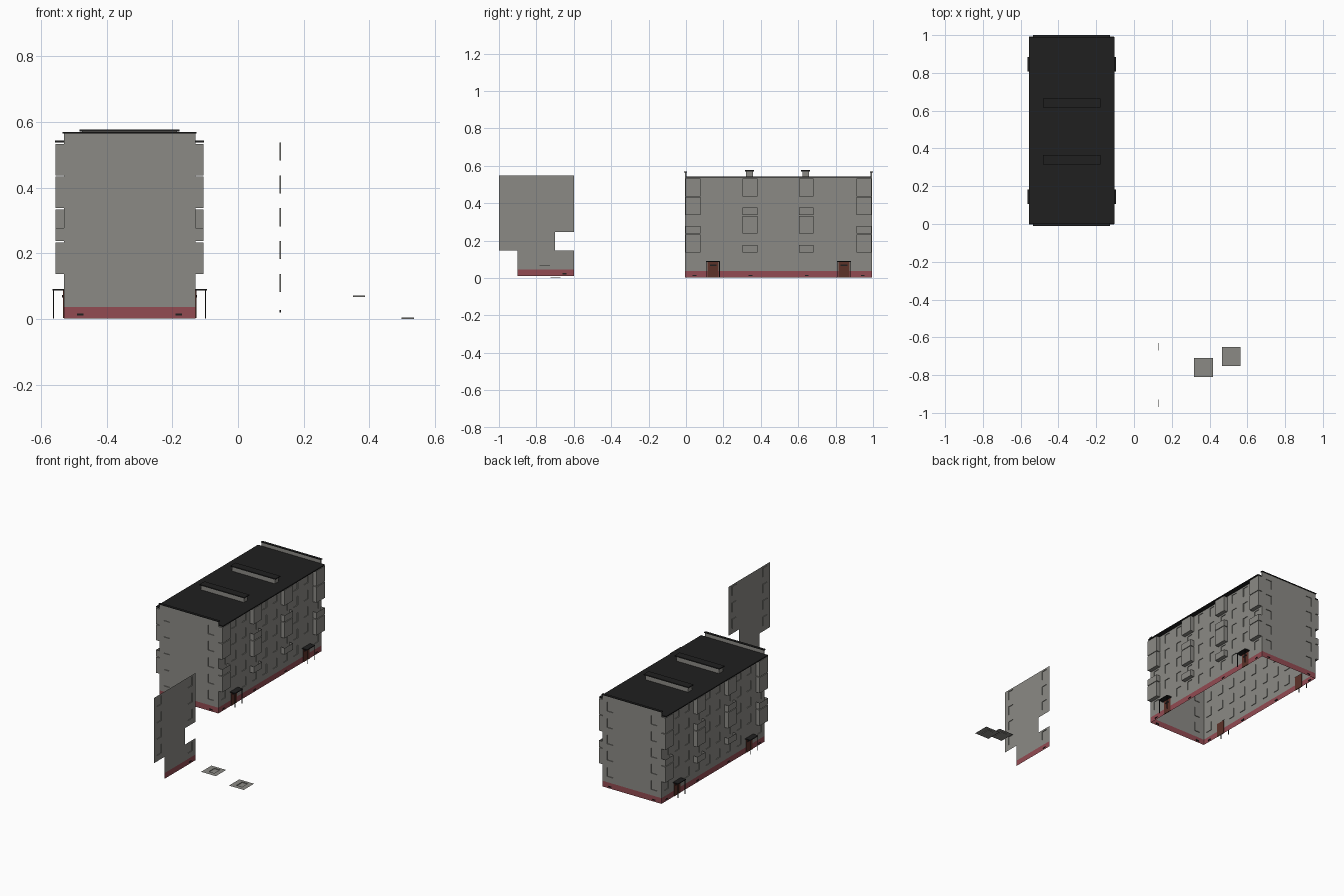
import bpy, bmesh
from mathutils import Vector

if "Cube" in bpy.data.objects:
    bpy.data.objects.remove(bpy.data.objects["Cube"])


def mat(name, rgb):
    m = bpy.data.materials.new(name)
    m.diffuse_color = (*rgb, 1)
    m.use_nodes = True
    m.node_tree.nodes["Principled BSDF"].inputs["Base Color"].default_value = m.diffuse_color
    return m


GREY = mat("concrete grey", (0.26, 0.255, 0.235))
RED = mat("plinth red", (0.29, 0.07, 0.085))
DARK = mat("roof black", (0.014, 0.014, 0.014))
BROWN = mat("door brown", (0.11, 0.032, 0.022))

CX, X0, X1 = -0.33, -0.53, -0.13      # building middle and long walls
Y0, Y1 = -0.005, 0.995                # end walls
BASE, T = 0.04, 0.1                   # plinth top, panel size


def finish(name, bm, mats, weld=True):
    if weld:
        bmesh.ops.remove_doubles(bm, verts=bm.verts, dist=0.0001)
    me = bpy.data.meshes.new(name)
    bm.to_mesh(me)
    bm.free()
    for m in mats:
        me.materials.append(m)
    ob = bpy.data.objects.new(name, me)
    bpy.context.collection.objects.link(ob)
    return ob


def box(name, lo, hi, m, open_top=False):
    bm = bmesh.new()
    bmesh.ops.create_cube(bm, size=1)
    lo, hi = Vector(lo), Vector(hi)
    for v in bm.verts:
        v.co = Vector([(a + b) / 2 + c * (b - a) for a, b, c in zip(lo, hi, v.co)])
    bmesh.ops.recalc_face_normals(bm, faces=bm.faces)
    if open_top:
        bmesh.ops.delete(bm, geom=[f for f in bm.faces if f.normal.z > 0.5], context='FACES')
    return finish(name, bm, [m])


def panel(bm, o, u, v, n, w, h, hole=None, idx=0, hole_idx=0, depth=0.004):
    """Flat panel with an optional shallow recess (u0, v0, u1, v1)."""
    def P(a, b, d=0):
        return bm.verts.new(o + u * a + v * b - n * d)

    def quad(*pts, i=idx):
        f = bm.faces.new([P(*p) for p in pts])
        f.material_index = i
        f.normal_update()
    if not hole:
        quad((0, 0), (w, 0), (w, h), (0, h))
        return
    a, b, c, d = hole
    outer = [(0, 0), (w, 0), (w, h), (0, h)]
    inner = [(a, b), (c, b), (c, d), (a, d)]
    for k in range(4):
        j = (k + 1) % 4
        quad(outer[k], outer[j], inner[j], inner[k])
        quad(inner[k], inner[j], (*inner[j], depth), (*inner[k], depth), i=hole_idx)
    quad(*[(*p, depth) for p in inner], i=hole_idx)


WINDOW = (0.03, 0.035, 0.07, 0.09)
Z = Vector((0, 0, 1))


def wall(name, o, u, cols, windows, vents, skip=(), plinth=None):
    """Wall of square panels in five floors above a red plinth."""
    bm = bmesh.new()
    o, u = Vector(o), Vector(u)
    n = u.cross(Z)
    for c in range(cols):
        p = o + u * c * T
        for r in range(5):
            if (c, r) not in skip:
                panel(bm, p + Z * (BASE + r * T), u, Z, n, T, T,
                      WINDOW if windows(c, r) else None)
        if plinth is None or c in plinth:
            panel(bm, p + Z * 0.005, u, Z, n, T, 0.035,
                  (0.04, 0.008, 0.06, 0.015) if c in vents else None, 1, 2)
    return finish(name, bm, [GREY, RED, DARK])


# Outer walls
DOORS = (1, 8)
BAYS = (0, 3, 6, 9)


def side_windows(c, r):
    return not (c in DOORS and r == 0)


def end_windows(c, r):
    return c in (0, 3)


wall("right_wall", (X1, Y0, 0), (0, 1, 0), 10, side_windows, BAYS)
wall("left_wall", (X0, Y1, 0), (0, -1, 0), 10, side_windows, BAYS)
wall("front_wall", (X0, Y0, 0), (1, 0, 0), 4, end_windows, (0, 3))
wall("back_wall", (X1, Y1, 0), (-1, 0, 0), 4, end_windows, (0, 3))

# Roof slab, end parapets and ventilation blocks
box("roof", (-0.557, Y0 + 0.006, 0.54), (-0.103, Y1 - 0.006, 0.546), DARK)
for end, y, s in (("front", Y0, 1), ("back", Y1, -1)):
    a, b = sorted((y, y + s * 0.008))
    box(end + "_parapet", (X0, a, 0.54), (X1, b, 0.568), GREY)
    a, b = sorted((y - s * 0.005, y + s * 0.011))
    box(end + "_parapet_cap", (X0 - 0.004, a, 0.568), (X1 + 0.004, b, 0.572), DARK)
for y in (0.34, 0.64):
    box("roof_vent", (-0.475, y - 0.018, 0.546), (-0.185, y + 0.018, 0.574), GREY)
    box("roof_vent_cap", (-0.482, y - 0.024, 0.574), (-0.178, y + 0.024, 0.58), DARK)

for side, x, s in (("right", X1, 1), ("left", X0, -1)):
    # Balconies: closed ones fill the floor, open ones are low trays
    for c in BAYS:
        y = Y0 + c * T + (0.003 if c == 0 else 0.017 if c == 9 else 0.008)
        low = (1,) if c in (0, 9) else (0, 2)
        for r in range(4):
            z = 0.14 + r * T
            is_low = r in low
            a, b = sorted((x, x + s * 0.025))
            box(side + "_balcony", (a, y, z), (b, y + 0.08, z + (0.04 if is_low else 0.096)),
                GREY, open_top=is_low)
    # Entrances: door, glass strip, canopy and two posts
    for c in DOORS:
        y = Y0 + (c + 0.5) * T
        a, b = sorted((x - s * 0.002, x + s * 0.003))
        box(side + "_door", (a, y - 0.029, 0.006), (b, y + 0.029, 0.09), BROWN)
        a, b = sorted((x, x + s * 0.005))
        box(side + "_door_glass", (a, y - 0.018, 0.068), (b, y + 0.018, 0.076), DARK)
        a, b = sorted((x, x + s * 0.035))
        box(side + "_canopy", (a, y - 0.038, 0.09), (b, y + 0.038, 0.095), DARK)
        for d in (-0.034, 0.034):
            a, b = sorted((x + s * 0.03, x + s * 0.033))
            box(side + "_canopy_post", (a, y + d - 0.0015, 0.005), (b, y + d + 0.0015, 0.09), DARK)

# Detached wall section with missing panels
wall("loose_wall", (0.131, -1.0, 0.01), (0, 1, 0), 4, end_windows, (3,),
     skip={(0, 0), (3, 1)}, plinth=(1, 2, 3))

# Detached single panels lying flat
for x, y, z in ((0.317, -0.81, 0.074), (0.465, -0.752, 0.007)):
    bm = bmesh.new()
    panel(bm, Vector((x, y, z)), Vector((1, 0, 0)), Vector((0, 1, 0)), Z, T, T,
          (0.033, 0.028, 0.07, 0.082))
    finish("loose_panel", bm, [GREY])
# Ground offset of the lowest panel rim
for ob in bpy.data.objects:
    ob.location.z -= 0.003
